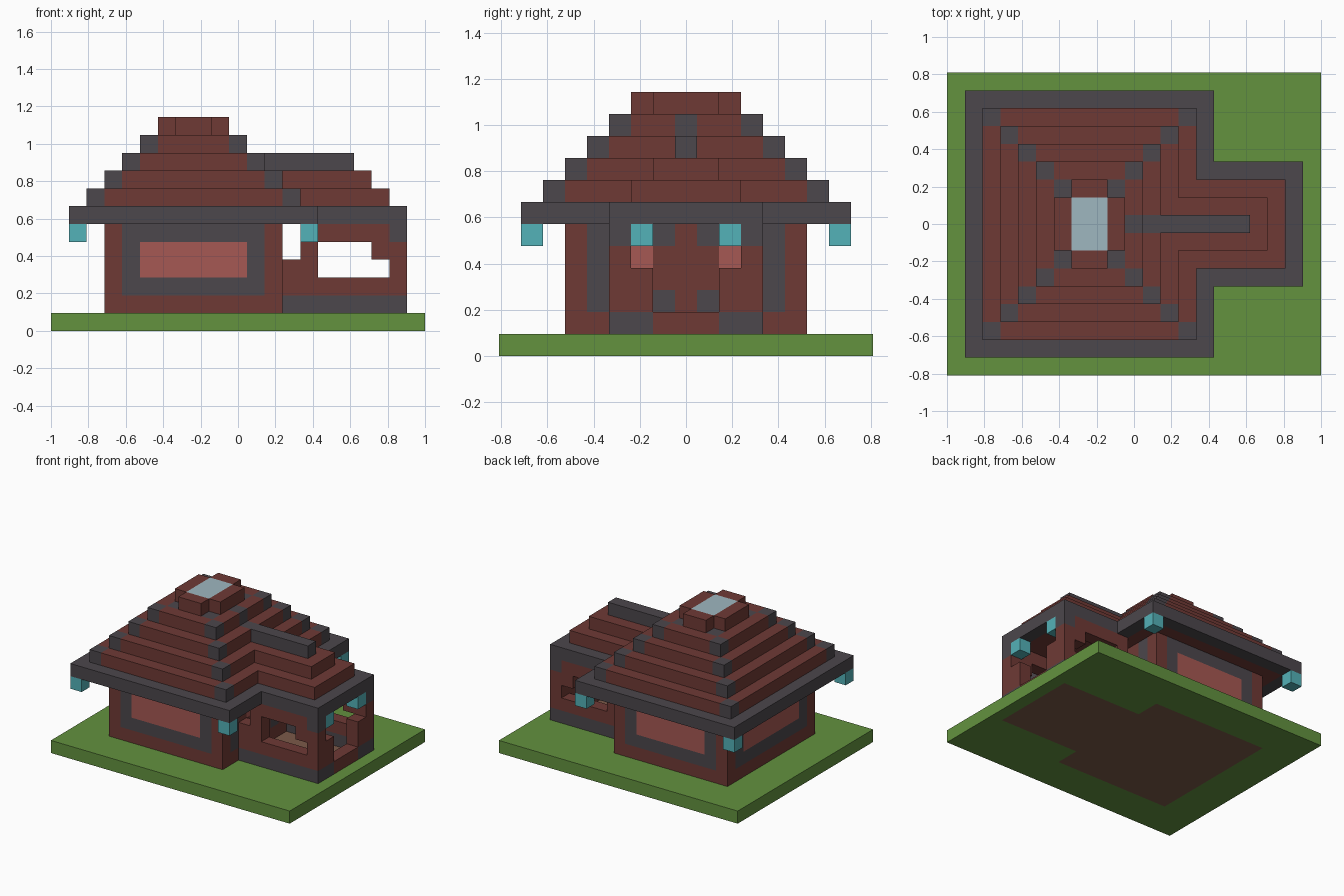
import bpy
import bmesh
from mathutils import Vector

if "Cube" in bpy.data.objects:
    bpy.data.objects.remove(bpy.data.objects["Cube"], do_unlink=True)

U = 2 / 21            # block size
NX, NY = 21, 17       # blocks along x and y

COLOURS = {
    "grass_green": "63923F",
    "brick_red": "6F3A35",
    "slate_grey": "4C474C",
    "window_pink": "A65853",
    "lantern_teal": "54B2B8",
    "skylight_blue": "9FB7C0",
    "floor_brown": "7C5A49",
}


def linear(hex_code):
    """Convert a hex colour to linear RGBA."""
    out = []
    for n in range(3):
        c = int(hex_code[2 * n:2 * n + 2], 16) / 255
        out.append(c / 12.92 if c < 0.04045 else ((c + 0.055) / 1.055) ** 2.4)
    return (*out, 1.0)


MATS = list(COLOURS)
for name, code in COLOURS.items():
    mat = bpy.data.materials.new(name)
    mat.use_nodes = True
    mat.diffuse_color = linear(code)
    bsdf = next(n for n in mat.node_tree.nodes if n.type == "BSDF_PRINCIPLED")
    bsdf.inputs["Base Color"].default_value = linear(code)
    bsdf.inputs["Roughness"].default_value = 0.9

blocks = {}           # (i, j, k) -> (part, colour)


def span(r):
    return range(r[0], r[1] + 1) if isinstance(r, tuple) else (r,)


def fill(part, colour, xs, ys, zs):
    """Fill a box of blocks; a colour of None carves it out."""
    for i in span(xs):
        for j in span(ys):
            for k in span(zs):
                if colour is None:
                    blocks.pop((i, j, k), None)
                else:
                    blocks[i, j, k] = (part, colour)


def both(part, colour, xs, ys, zs):
    """Fill a box and its mirror image across y = 0."""
    fill(part, colour, xs, ys, zs)
    lo, hi = ys if isinstance(ys, tuple) else (ys, ys)
    fill(part, colour, xs, (NY - 1 - hi, NY - 1 - lo), zs)


RED, GREY, PINK = "brick_red", "slate_grey", "window_pink"

# Ground slab with the indoor floor set into it
fill("ground", "grass_green", (0, 20), (0, 16), 0)
fill("floor", "floor_brown", (3, 12), (3, 13), 0)
fill("floor", "floor_brown", (13, 19), (5, 11), 0)

# House walls with grey window surrounds
fill("house_walls", RED, (3, 12), (3, 13), (1, 5))
both("house_walls", GREY, (4, 11), 3, (2, 5))
for x in (3, 12):
    fill("house_walls", GREY, x, (4, 12), (2, 5))
fill("house_walls", None, (4, 11), (4, 12), (1, 5))

# Large windows on the front, back and left-hand end
both("windows", PINK, (5, 10), 3, (3, 4))
fill("windows", PINK, 3, (5, 11), (3, 4))

# Doorway wall: red door with grey corners between two small windows
fill("house_walls", RED, 12, (5, 11), (2, 5))
fill("door", RED, 12, (7, 9), (2, 5))
for z in (2, 5):
    both("door", GREY, 12, 7, z)
both("windows", PINK, 12, 6, 4)

# Porch walls, open at the end and through the sides
both("porch_walls", RED, (13, 19), 5, (1, 5))
both("porch_walls", GREY, (13, 19), 5, 1)
both("porch_walls", GREY, 19, 5, 5)
both("porch_walls", None, 13, 5, (4, 5))
both("porch_walls", None, (15, 18), 5, 3)
both("porch_walls", None, (15, 17), 5, 4)
both("porch_walls", GREY, 19, 6, 1)
both("porch_walls", RED, 19, 6, (2, 3))
fill("porch_step", RED, 19, (7, 9), 1)

# Stepped roof with grey hip blocks at each corner
for n in range(5):
    z = 6 + n
    fill("roof", RED, (1 + n, 14 - n), (1 + n, 15 - n), z)
    if n < 3:
        fill("porch_roof", RED, (15 - n, 19 - n), (5 + n, 11 - n), z)
    for x in (1 + n, 14 - n):
        both("roof", GREY, x, 1 + n, z)

# Grey eaves, red underneath
fill("eaves", GREY, (1, 14), (1, 15), 6)
fill("eaves", GREY, (15, 19), (5, 11), 6)
fill("roof", RED, (2, 13), (2, 14), 6)
fill("porch_roof", RED, (14, 18), (6, 10), 6)

# Ridge of the porch roof
fill("ridge", GREY, (11, 16), 8, 9)
fill("ridge", GREY, 10, 8, 10)

# Cross-shaped roof top around the skylight
for x in (6, 9):
    both("roof", GREY, x, 6, 10)
fill("roof_top", RED, (7, 8), (6, 10), 11)
fill("roof_top", RED, (6, 9), (7, 9), 11)
fill("skylight", "skylight_blue", (7, 8), (7, 9), 11)

# Lanterns under the roof corners and the porch end
for x, y in ((1, 1), (14, 1), (19, 6)):
    both("lanterns", "lantern_teal", x, y, 5)

# The four corners of a block face for each direction
DIRECTIONS = []
for axis in range(3):
    for sign in (1, -1):
        n, a, b = Vector(), Vector(), Vector()
        n[axis] = sign
        a[(axis + 1) % 3] = 1
        b[(axis + 2) % 3] = sign
        DIRECTIONS.append((n, [n - a - b, n + a - b, n + a + b, n - a + b]))


def build(part):
    """Make one mesh from the exposed block faces of a part."""
    bm = bmesh.new()
    used = []
    for cell, (owner, colour) in blocks.items():
        if owner != part:
            continue
        if colour not in used:
            used.append(colour)
        centre = Vector(cell) + Vector((0.5, 0.5, 0.5))
        for normal, corners in DIRECTIONS:
            if tuple(int(c + d) for c, d in zip(cell, normal)) in blocks:
                continue
            verts = []
            for corner in corners:
                p = centre + corner / 2 - Vector((NX / 2, NY / 2, 0))
                verts.append(bm.verts.new(p * U))
            bm.faces.new(verts).material_index = used.index(colour)
    bmesh.ops.remove_doubles(bm, verts=bm.verts, dist=U / 100)
    bmesh.ops.dissolve_limit(bm, angle_limit=0.01, verts=bm.verts,
                             edges=bm.edges, delimit={"MATERIAL"})
    mesh = bpy.data.meshes.new(part)
    bm.to_mesh(mesh)
    bm.free()
    for colour in used:
        mesh.materials.append(bpy.data.materials[colour])
    bpy.context.collection.objects.link(bpy.data.objects.new(part, mesh))


for part in sorted({owner for owner, _ in blocks.values()}):
    build(part)
